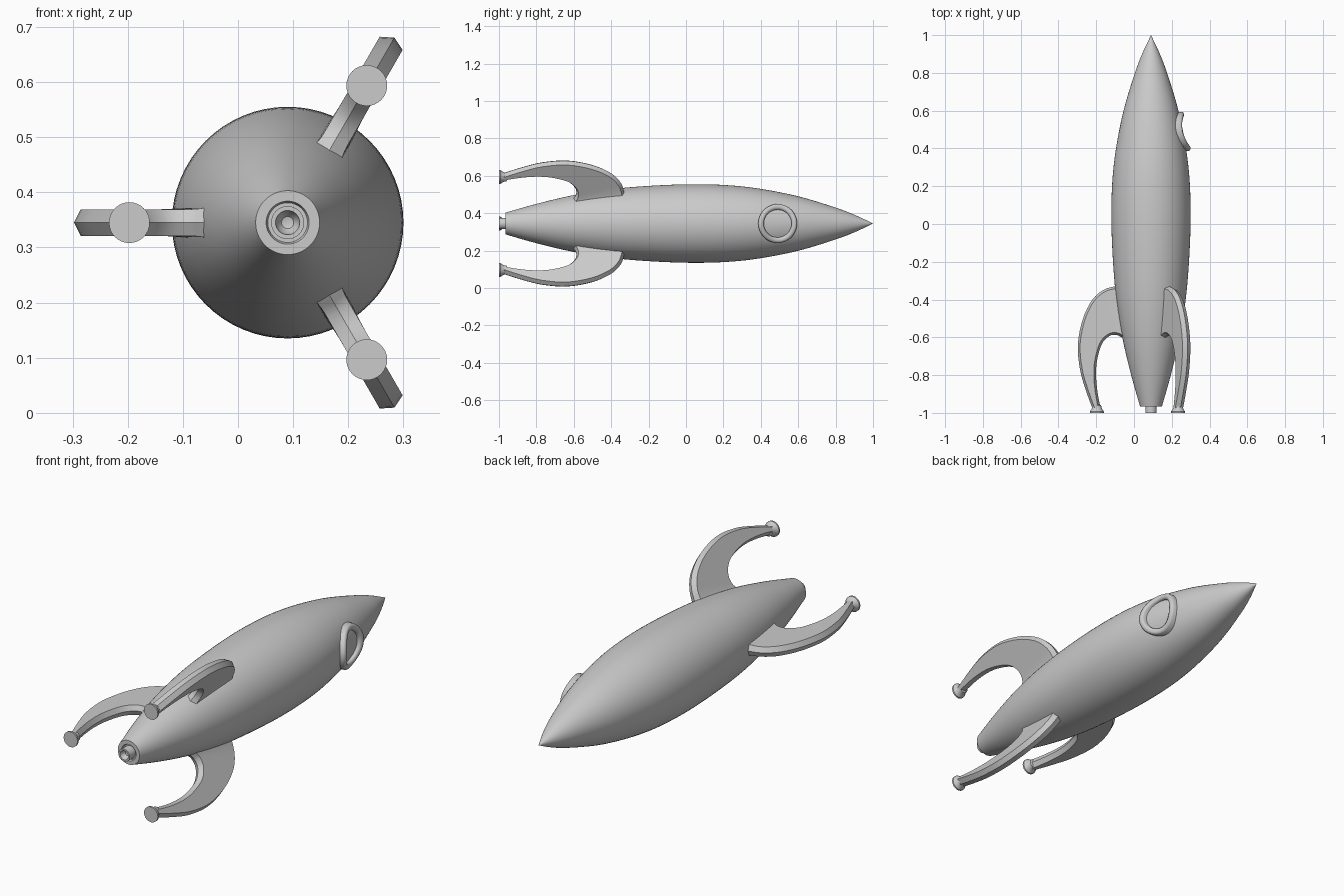
import bpy, bmesh, math
from mathutils import Vector

if "Cube" in bpy.data.objects:
    bpy.data.objects.remove(bpy.data.objects["Cube"])

AXIS_X, AXIS_Z = 0.09, 0.345
TAU = 2 * math.pi

grey = bpy.data.materials.new("light grey")
grey.use_nodes = True
grey.diffuse_color = (0.6, 0.6, 0.6, 1)
grey.node_tree.nodes["Principled BSDF"].inputs["Base Color"].default_value = (0.6, 0.6, 0.6, 1)


def spline(points, steps):
    """Smooth curve through the points."""
    pts = [Vector(p) for p in points]
    pts = [2 * pts[0] - pts[1]] + pts + [2 * pts[-1] - pts[-2]]
    out = []
    for a, b, c, d in zip(pts, pts[1:], pts[2:], pts[3:]):
        for s in range(steps):
            t = s / steps
            out.append((2 * b + (c - a) * t + (2 * a - 5 * b + 4 * c - d) * t * t
                        + (3 * b - a - 3 * c + d) * t ** 3) / 2)
    return out + [pts[-2]]


def loft(name, rings, closed=False, angle=30):
    """Skin a list of equal rings of points into one object."""
    bm = bmesh.new()
    rows = [[bm.verts.new(p) for p in ring] for ring in rings]
    n = len(rows[0])
    pairs = list(zip(rows, rows[1:]))
    if closed:
        pairs.append((rows[-1], rows[0]))
    for a, b in pairs:
        for i in range(n):
            j = (i + 1) % n
            bm.faces.new((a[i], a[j], b[j], b[i]))
    if not closed:
        bm.faces.new(rows[0])
        bm.faces.new(rows[-1])
    bmesh.ops.remove_doubles(bm, verts=bm.verts, dist=1e-5)
    bmesh.ops.recalc_face_normals(bm, faces=bm.faces)
    mesh = bpy.data.meshes.new(name)
    bm.to_mesh(mesh)
    bm.free()
    mesh.materials.append(grey)
    ob = bpy.data.objects.new(name, mesh)
    bpy.context.collection.objects.link(ob)
    bpy.ops.object.select_all(action="DESELECT")
    ob.select_set(True)
    bpy.context.view_layer.objects.active = ob
    bpy.ops.object.shade_smooth_by_angle(angle=math.radians(angle))
    return ob


def lathe(name, profile, x, z, sides):
    """Turn (radius, y) points around a line along y."""
    loft(name, [[(x + max(r, 1e-7) * math.cos(TAU * i / sides), y,
                  z + max(r, 1e-7) * math.sin(TAU * i / sides)) for i in range(sides)]
                for r, y in profile])


# Hull
hull = spline([(0.058, -0.965), (0.105, -0.8), (0.152, -0.6), (0.186, -0.38),
               (0.204, -0.15), (0.21, 0.06), (0.203, 0.25), (0.182, 0.42),
               (0.143, 0.61), (0.085, 0.8), (0.045, 0.905), (0, 1)], 5)
lathe("hull", [(0.03, -0.955), (0.036, -0.955), (0.039, -0.965)] + [tuple(p) for p in hull],
      AXIS_X, AXIS_Z, 64)

# Exhaust nozzle with a hollow bowl
lathe("nozzle", [(0.03, -0.94), (0.03, -1), (0.022, -1), (0.019, -0.985),
                 (0.011, -0.975), (0, -0.972)], AXIS_X, AXIS_Z, 32)


# Porthole frame that follows the hull
def hull_radius(y):
    for a, b in zip(hull, hull[1:]):
        if a.y <= y <= b.y:
            return a.x + (b.x - a.x) * (y - a.y) / (b.y - a.y)


section = [(-0.015, -0.02), (-0.015, 0.014), (-0.011, 0.021), (-0.004, 0.024),
           (0.004, 0.024), (0.011, 0.021), (0.015, 0.014), (0.015, -0.02)]
frame = []
for i in range(48):
    c, s = math.cos(TAU * i / 48), math.sin(TAU * i / 48)
    y, z = 0.49 + 0.089 * c, 0.089 * s
    x = AXIS_X + math.sqrt(hull_radius(y) ** 2 - z * z)
    frame.append([(x + h, y + w * c, AXIS_Z + z + w * s) for w, h in section])
loft("porthole_frame", frame, closed=True, angle=40)

# Fins: curved blades with ridged edges, each ending in a round foot
outer = spline([(0.15, -0.322), (0.19, -0.33), (0.25, -0.348), (0.31, -0.4),
                (0.36, -0.5), (0.387, -0.635), (0.376, -0.77), (0.345, -0.88), (0.307, -0.985)], 4)
inner = spline([(0.125, -0.615), (0.155, -0.6), (0.185, -0.587), (0.222, -0.594),
                (0.26, -0.635), (0.285, -0.72), (0.291, -0.8), (0.283, -0.89), (0.265, -0.985)], 4)
foot = [(0, -1), (0.037, -1), (0.037, -0.992), (0.03, -0.983),
        (0.025, -0.972), (0.023, -0.96), (0, -0.95)]

for name, degrees in (("right", 180), ("upper_left", 60), ("lower_left", -60)):
    a = math.radians(degrees)
    out = Vector((math.cos(a), 0, math.sin(a)))
    side = Vector((-math.sin(a), 0, math.cos(a)))
    centre = Vector((AXIS_X, 0, AXIS_Z))
    rings = []
    for i, (o, p) in enumerate(zip(outer, inner)):
        # The blade flares slightly where it meets the hull
        half = 0.024 + 0.012 * max(0, 1 - i / 8) ** 2
        k = min(i + 1, len(outer) - 1)
        j = max(i - 1, 0)
        t_out, t_in = (outer[k] - outer[j]).normalized(), (inner[k] - inner[j]).normalized()
        o_in = o + Vector((t_out.y, -t_out.x)) * 0.012
        p_in = p - Vector((t_in.y, -t_in.x)) * 0.012
        rings.append([centre + out * q.x + Vector((0, q.y, 0)) + side * s * half
                      for q, s in ((o, 0), (o_in, 1), (p_in, 1), (p, 0), (p_in, -1), (o_in, -1))])
    loft(name + "_fin", rings, angle=25)
    lathe(name + "_foot", foot, AXIS_X + 0.287 * out.x, AXIS_Z + 0.287 * out.z, 32)
